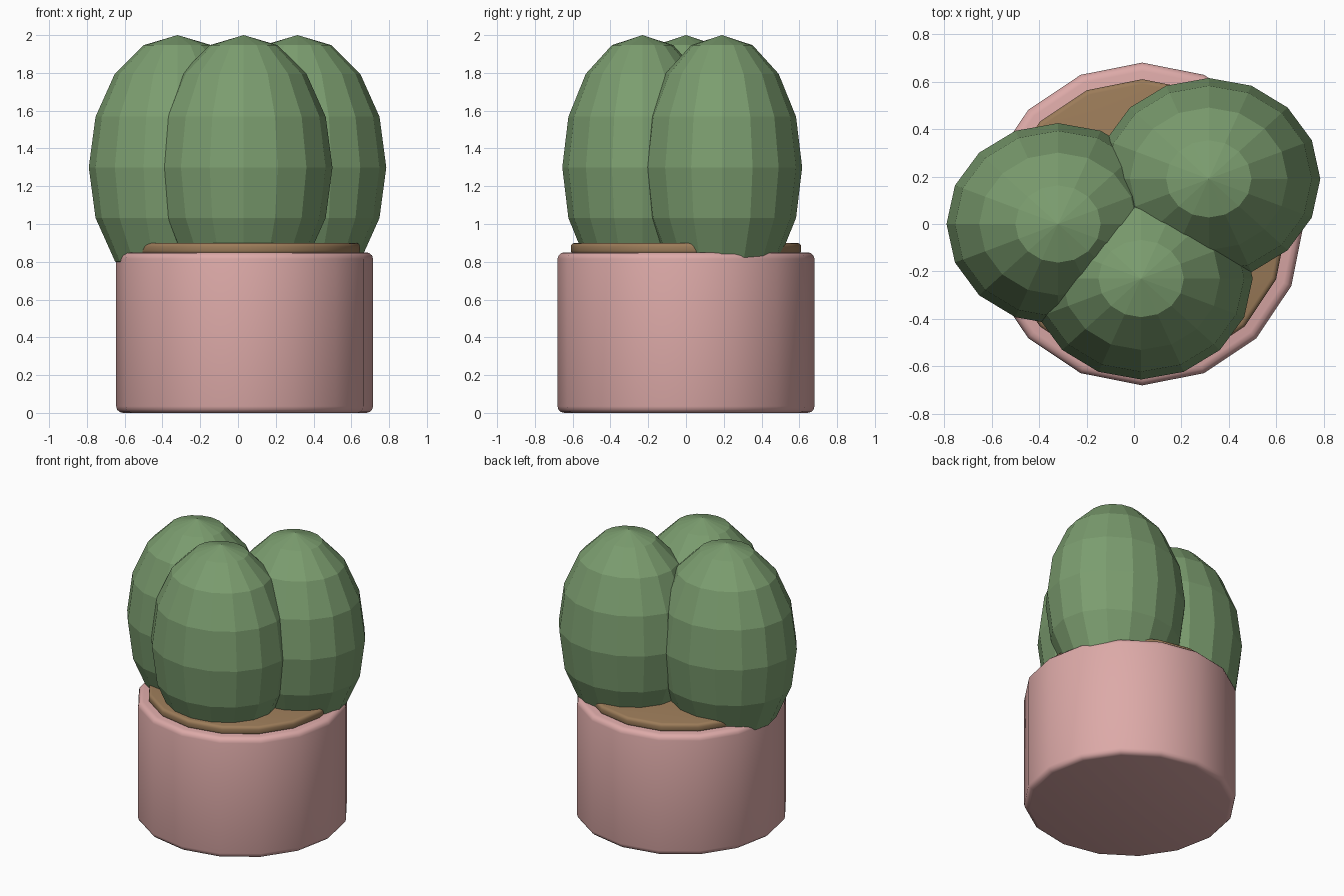
import bpy
import math

if "Cube" in bpy.data.objects:
    bpy.data.objects.remove(bpy.data.objects["Cube"])


def material(name, color):
    mat = bpy.data.materials.new(name)
    mat.diffuse_color = (*color, 1)
    mat.use_nodes = True
    mat.node_tree.nodes["Principled BSDF"].inputs["Base Color"].default_value = mat.diffuse_color
    return mat


pink = material("pink_clay", (0.72, 0.40, 0.39))
brown = material("brown_soil", (0.33, 0.20, 0.10))
green = material("green_skin", (0.20, 0.34, 0.16))


def disc(name, radius, z0, z1, bevel, mat):
    """16-sided upright cylinder with rounded rims and smooth walls."""
    bpy.ops.mesh.primitive_cylinder_add(vertices=16, radius=radius, depth=z1 - z0,
                                        location=(0.035, 0, (z0 + z1) / 2))
    ob = bpy.context.object
    ob.name = name
    ob.data.materials.append(mat)
    mod = ob.modifiers.new("rounded_rims", 'BEVEL')
    mod.width = bevel
    mod.segments = 3
    mod.limit_method = 'ANGLE'
    mod.angle_limit = math.radians(40)
    bpy.ops.object.modifier_apply(modifier=mod.name)
    bpy.ops.object.shade_smooth_by_angle(angle=math.radians(35))


# Pot and the layer of soil on top of it
disc("pot", 0.68, 0.0, 0.85, 0.035, pink)
disc("soil", 0.61, 0.84, 0.90, 0.02, brown)

# Three faceted cactus stems, slightly wider in x than in y
stems = {"left_stem": (-0.32, 0.0), "right_stem": (0.315, 0.19), "front_stem": (0.03, -0.23)}
for name, (x, y) in stems.items():
    bpy.ops.mesh.primitive_uv_sphere_add(segments=16, ring_count=8, radius=1, location=(x, y, 1.3))
    stem = bpy.context.object
    stem.name = name
    stem.scale = (0.47, 0.425, 0.7)
    bpy.ops.object.transform_apply(location=False, rotation=False, scale=True)
    stem.data.materials.append(green)
